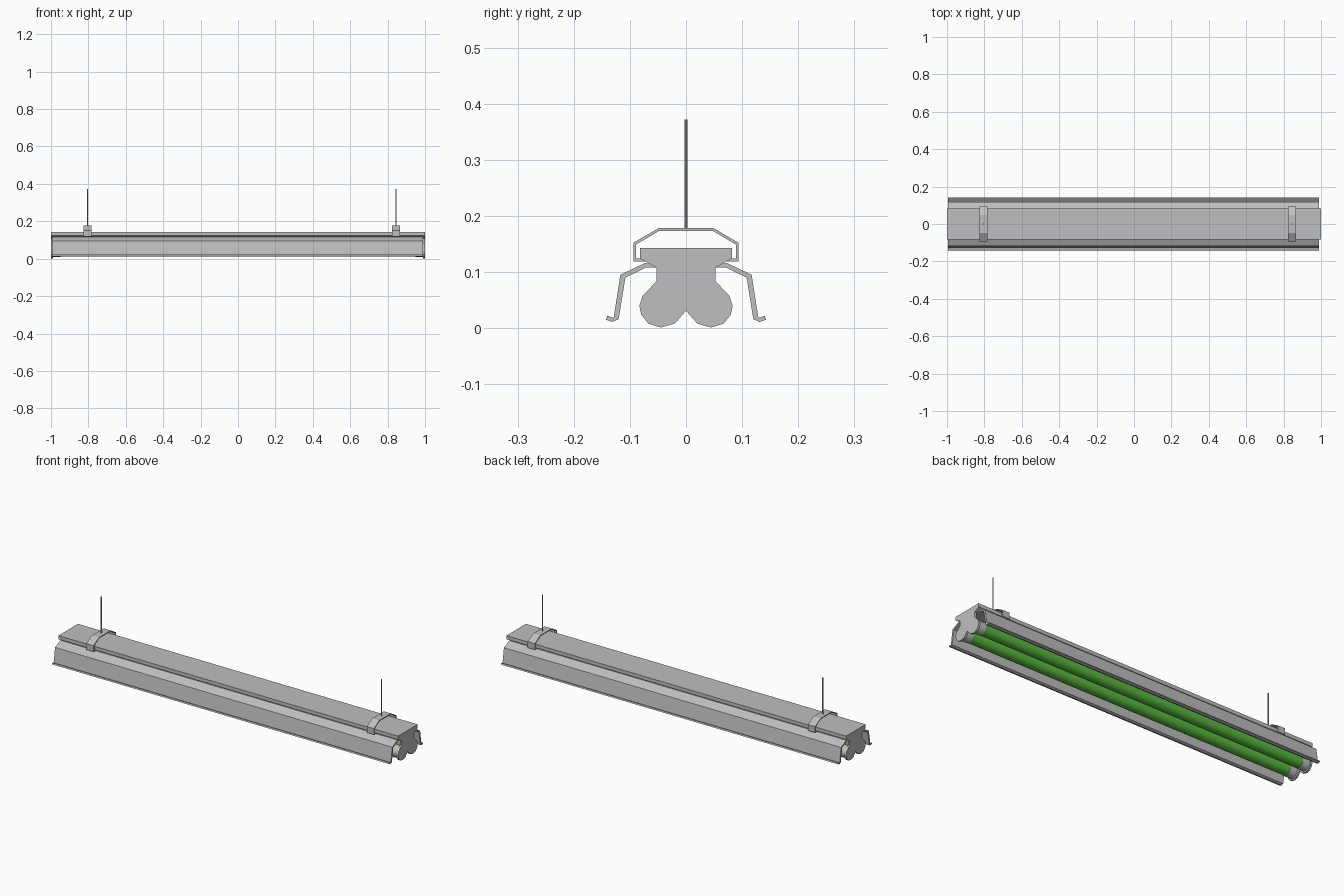
import bpy, bmesh
from math import radians
from mathutils import Matrix

cube = bpy.data.objects.get("Cube")
if cube:
    bpy.data.objects.remove(cube, do_unlink=True)


def material(name, rgb):
    m = bpy.data.materials.new(name)
    m.use_nodes = True
    m.diffuse_color = (*rgb, 1)
    m.node_tree.nodes["Principled BSDF"].inputs["Base Color"].default_value = (*rgb, 1)
    return m


GREY = material("painted_metal_grey", (0.52, 0.52, 0.52))
GREEN = material("tube_green", (0.1, 0.5, 0.05))


def finish(name, bm, mat):
    bmesh.ops.recalc_face_normals(bm, faces=bm.faces)
    me = bpy.data.meshes.new(name)
    bm.to_mesh(me)
    bm.free()
    me.materials.append(mat)
    ob = bpy.data.objects.new(name, me)
    bpy.context.collection.objects.link(ob)
    return ob


def extrude_profile(name, points, x0, x1, mat=GREY):
    """Sweep a closed (y, z) outline along x."""
    bm = bmesh.new()
    face = bm.faces.new([bm.verts.new((x0, y, z)) for y, z in points])
    ext = bmesh.ops.extrude_face_region(bm, geom=[face])
    verts = [v for v in ext["geom"] if isinstance(v, bmesh.types.BMVert)]
    bmesh.ops.translate(bm, verts=verts, vec=(x1 - x0, 0, 0))
    return finish(name, bm, mat)


def mirrored(half):
    """Complete a half outline across y = 0."""
    return half + [(-y, z) for y, z in reversed(half) if y > 0]


def rod(name, radius, length, centre, axis, sides, mat):
    bm = bmesh.new()
    turn = Matrix.Rotation(radians(90), 4, "Y") if axis == "X" else Matrix()
    bmesh.ops.create_cone(bm, cap_ends=True, segments=sides, radius1=radius, radius2=radius,
                          depth=length, matrix=Matrix.Translation(centre) @ turn)
    ob = finish(name, bm, mat)
    bpy.ops.object.select_all(action="DESELECT")
    ob.select_set(True)
    bpy.context.view_layer.objects.active = ob
    bpy.ops.object.shade_smooth_by_angle(angle=radians(40))


# Long housing
extrude_profile("housing", mirrored([(0.053, 0.108), (0.082, 0.124), (0.082, 0.143)]), -1, 1)

# End plates with two rounded lobes holding the tubes
lobes = mirrored([(0, 0.031), (0.02, 0.008), (0.045, 0.001), (0.067, 0.008), (0.08, 0.024),
                  (0.083, 0.04), (0.077, 0.058), (0.053, 0.083), (0.053, 0.109)])
for side, x in (("left", 0.99), ("right", -1)):
    extrude_profile(side + "_end_plate", lobes, x, x + 0.01)

# Bent reflectors with a lipped lower edge
wing = [(0.05, 0.108), (0.071, 0.108), (0.108, 0.09), (0.12, 0.016), (0.131, 0.011),
        (0.143, 0.015), (0.14, 0.022), (0.129, 0.018), (0.117, 0.095), (0.073, 0.116), (0.05, 0.112)]
for name, s in (("back", 1), ("front", -1)):
    extrude_profile(name + "_reflector", [(s * y, z) for y, z in wing], -0.995, 0.99)

    # Tube and its two end caps
    y = s * 0.045
    rod(name + "_tube", 0.03, 1.92, (0, y, 0.041), "X", 24, GREEN)
    for end, x in (("left", 0.97), ("right", -0.97)):
        rod(f"{name}_tube_{end}_cap", 0.032, 0.04, (x, y, 0.041), "X", 24, GREY)

# Hanging brackets and suspension wires
strap = mirrored([(0, 0.178), (0.049, 0.178), (0.094, 0.152), (0.094, 0.119), (0.07, 0.119),
                  (0.07, 0.124), (0.089, 0.124), (0.089, 0.149), (0.048, 0.173)])
for side, x in (("left", 0.845), ("right", -0.805)):
    extrude_profile(side + "_bracket", strap, x - 0.021, x + 0.021)
    rod(side + "_wire", 0.0027, 0.197, (x, 0, 0.2735), "Z", 8, GREY)
